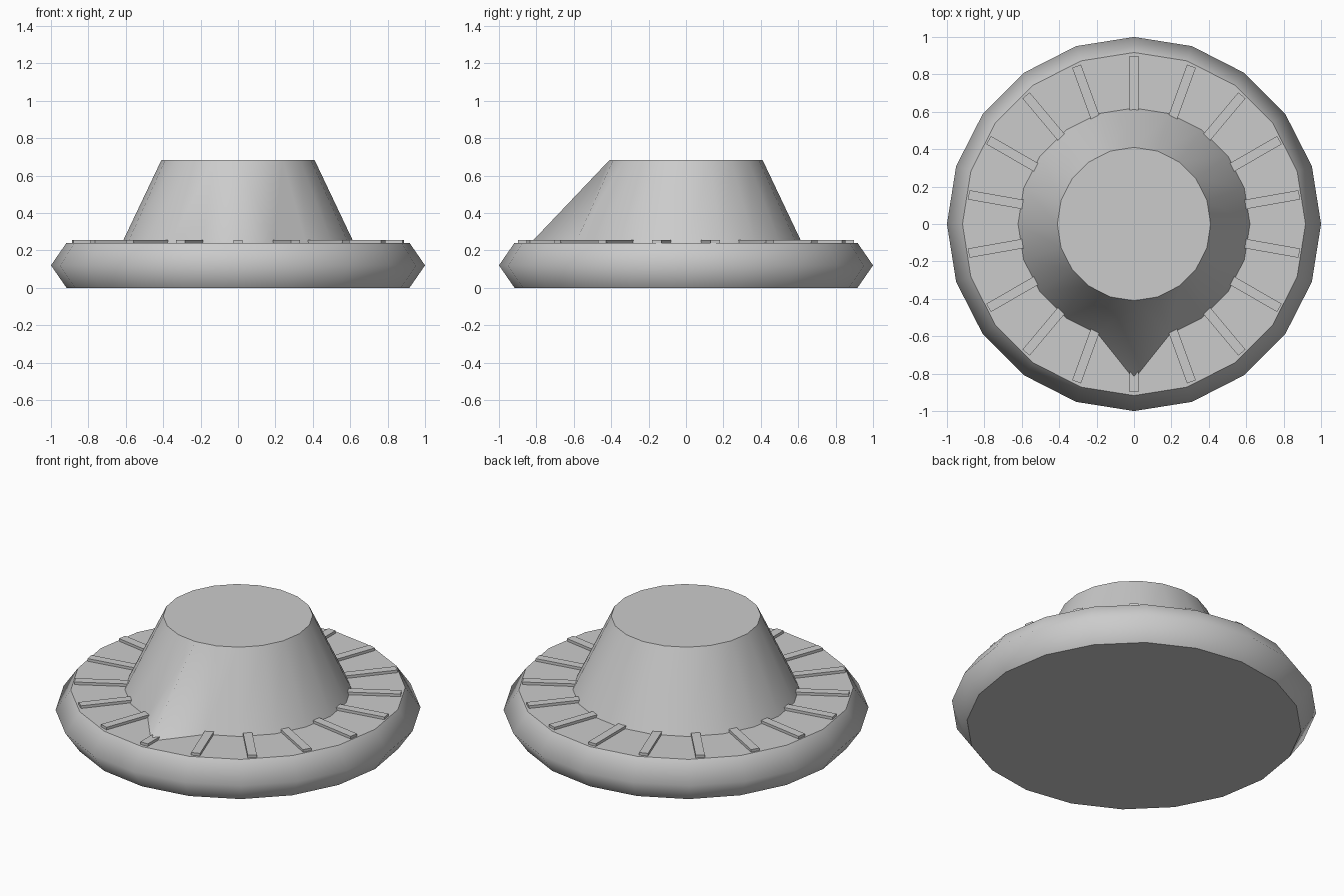
import bpy, bmesh
from math import sin, cos, pi, radians

if "Cube" in bpy.data.objects:
    bpy.data.objects.remove(bpy.data.objects["Cube"])

SIDES = 20
FRONT = 15  # ring index pointing to -y


def finish(bm, name, smooth):
    bmesh.ops.recalc_face_normals(bm, faces=bm.faces)
    for f in bm.faces:
        f.smooth = smooth and len(f.verts) <= 4
    # keep only the rims around the caps sharp
    for e in bm.edges:
        e.smooth = all(f.smooth for f in e.link_faces)
    mesh = bpy.data.meshes.new(name)
    bm.to_mesh(mesh)
    bm.free()
    obj = bpy.data.objects.new(name, mesh)
    bpy.context.collection.objects.link(obj)
    return obj


def ring(bm, r, z):
    return [bm.verts.new((r * cos(2 * pi * i / SIDES), r * sin(2 * pi * i / SIDES), z))
            for i in range(SIDES)]


# Bevelled round base
bm = bmesh.new()
rings = [ring(bm, r, z) for r, z in ((0.917, 0), (1.0, 0.12), (0.917, 0.24))]
for a, b in zip(rings, rings[1:]):
    for i in range(SIDES):
        j = (i + 1) % SIDES
        bm.faces.new((a[i], a[j], b[j], b[i]))
bm.faces.new(rings[0][::-1])
bm.faces.new(rings[-1])
finish(bm, "dial_base", True)

# Tapered knob, its front bottom corner pulled out into a pointer
bm = bmesh.new()
low, top = ring(bm, 0.62, 0.24), ring(bm, 0.41, 0.682)
low[FRONT].co.y = -0.83
for i in range(SIDES):
    j = (i + 1) % SIDES
    if i == FRONT:
        bm.faces.new((low[i], low[j], top[i]))
        bm.faces.new((low[j], top[j], top[i]))
    elif j == FRONT:
        bm.faces.new((low[i], low[j], top[j]))
        bm.faces.new((low[i], top[j], top[i]))
    else:
        bm.faces.new((low[i], low[j], top[j], top[i]))
bm.faces.new(top)
finish(bm, "pointer_knob", True)

# Raised tick marks around the base
for k in range(18):
    bm = bmesh.new()
    bmesh.ops.create_cube(bm, size=1)
    for v in bm.verts:
        v.co.x = 0.745 + v.co.x * 0.305
        v.co.y *= 0.05
        v.co.z = 0.243 + v.co.z * 0.026
    tick = finish(bm, f"tick_mark_{k + 1}", False)
    tick.rotation_euler.z = radians(20 * k + 10)
